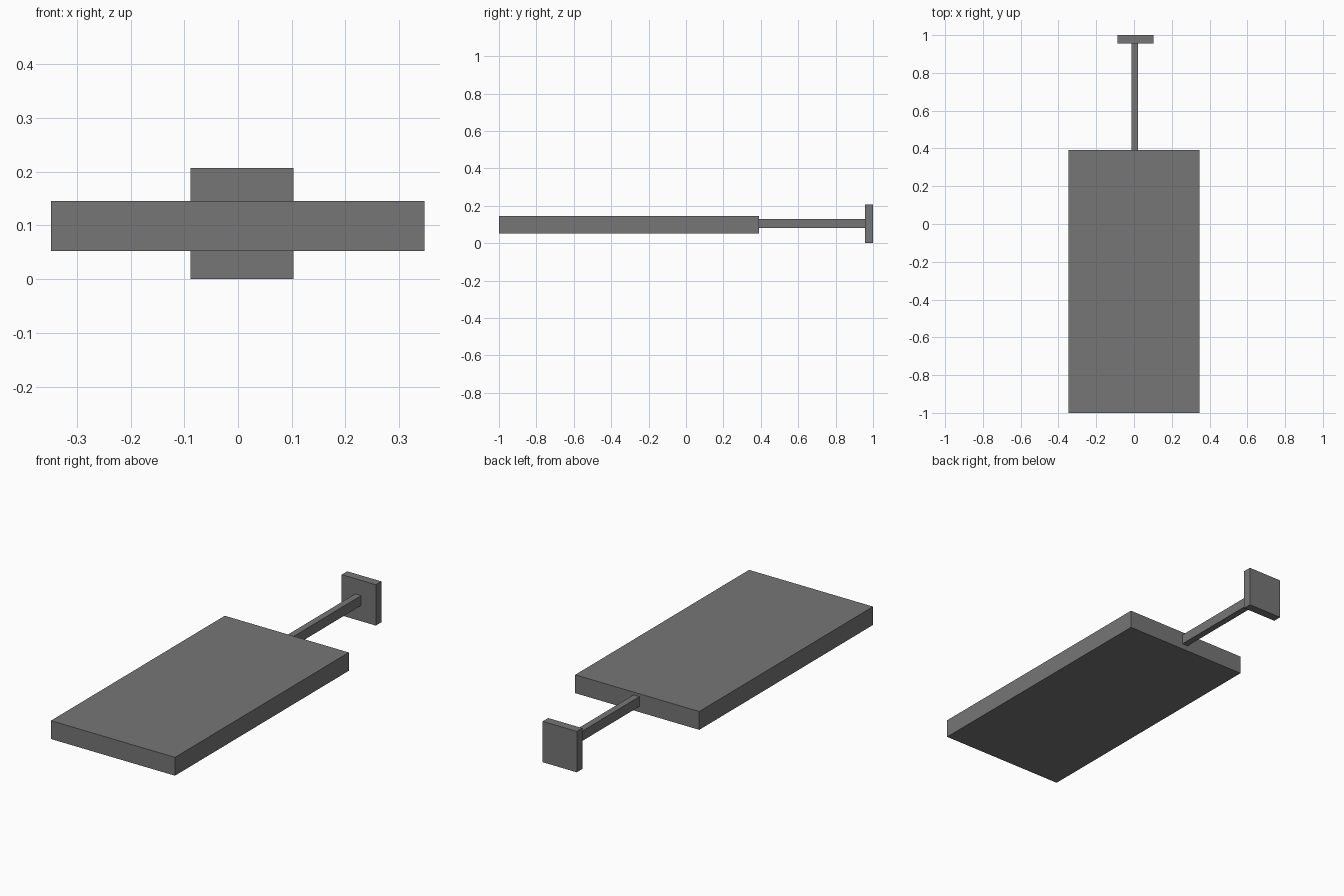
import bpy

cube = bpy.data.objects.get("Cube")
if cube:
    bpy.data.objects.remove(cube, do_unlink=True)

grey = bpy.data.materials.new("dark_grey")
grey.use_nodes = True
colour = (0.18, 0.18, 0.18, 1)
grey.diffuse_color = colour
grey.node_tree.nodes["Principled BSDF"].inputs["Base Color"].default_value = colour


def box(name, x, y, z):
    """Add a box spanning the given (low, high) range on each axis."""
    spans = (x, y, z)
    bpy.ops.mesh.primitive_cube_add(size=1, location=[(a + b) / 2 for a, b in spans])
    part = bpy.context.object
    part.name = name
    part.scale = [b - a for a, b in spans]
    bpy.ops.object.transform_apply(location=False, rotation=False, scale=True)
    part.data.materials.append(grey)
    return part


# Wide flat panel at the front
box("panel", (-0.348, 0.347), (-1, 0.391), (0.052, 0.145))

# Thin arm reaching back from the panel
box("arm", (-0.012, 0.021), (0.391, 0.956), (0.08, 0.13))

# Upright mounting plate at the end of the arm
box("mounting_plate", (-0.088, 0.103), (0.956, 1), (0, 0.207))
